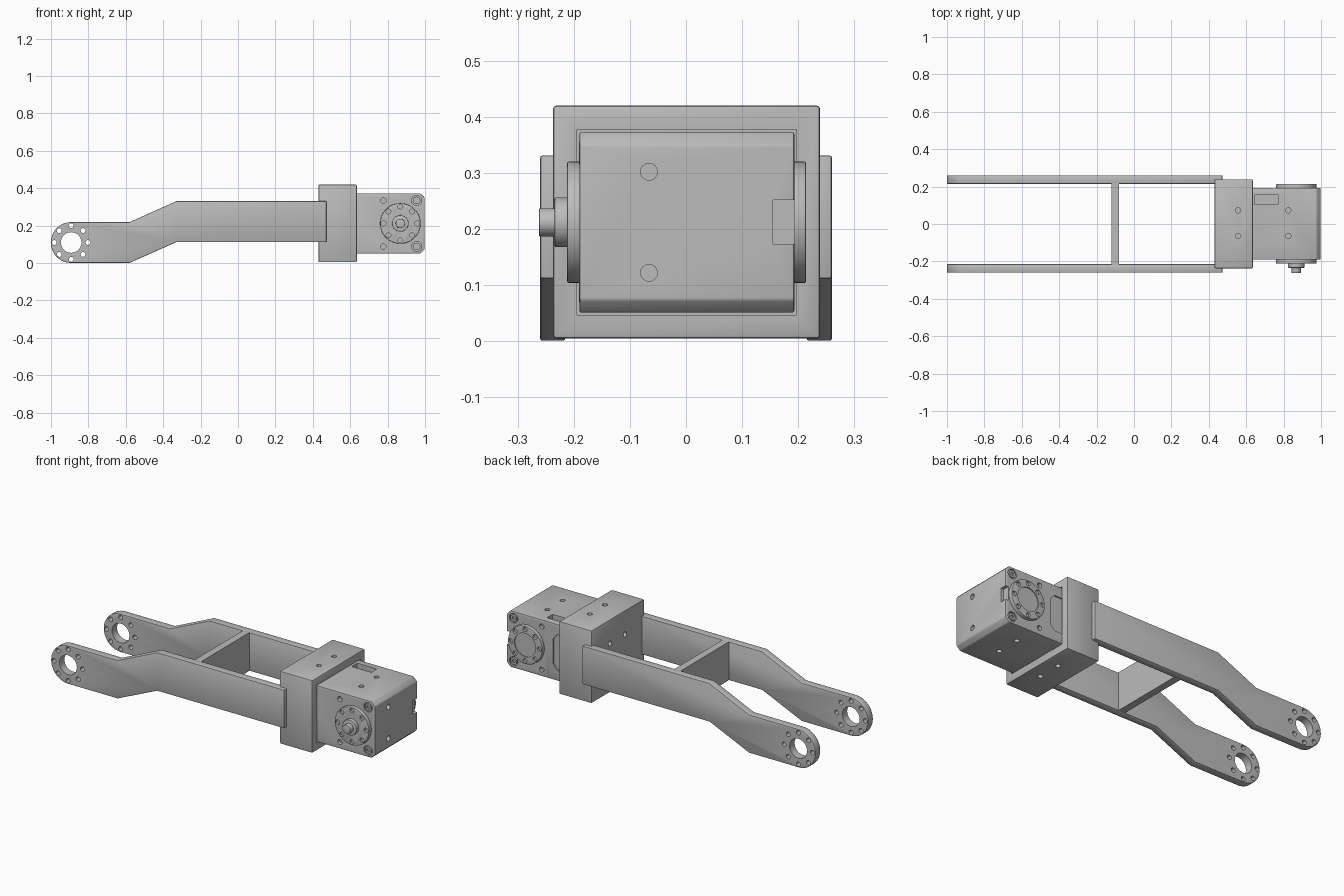
import bpy, bmesh
from math import cos, sin, pi, radians
from mathutils import Matrix, Vector

if "Cube" in bpy.data.objects:
    bpy.data.objects.remove(bpy.data.objects["Cube"], do_unlink=True)

grey = bpy.data.materials.new("machined grey")
grey.use_nodes = True
colour = (0.5, 0.5, 0.5, 1)
grey.diffuse_color = colour
grey.node_tree.nodes["Principled BSDF"].inputs["Base Color"].default_value = colour


def add_box(bm, lo, hi):
    lo, hi = Vector(lo), Vector(hi)
    m = Matrix.Translation((lo + hi) / 2) @ Matrix.Diagonal((*(hi - lo), 1))
    bmesh.ops.create_cube(bm, size=1, matrix=m)


def add_cyl(bm, centre, axis, r, depth, seg=24):
    turn = Vector((0, 0, 1)).rotation_difference(Vector(axis)).to_matrix().to_4x4()
    bmesh.ops.create_cone(bm, cap_ends=True, segments=seg, radius1=r, radius2=r,
                          depth=depth, matrix=Matrix.Translation(centre) @ turn)


def add_prism(bm, profile, y0, y1):
    face = bm.faces.new([bm.verts.new((x, y0, z)) for x, z in profile])
    top = bmesh.ops.extrude_face_region(bm, geom=[face])["geom"]
    bmesh.ops.translate(bm, vec=(0, y1 - y0, 0),
                        verts=[v for v in top if isinstance(v, bmesh.types.BMVert)])


def finish(name, bm, cutter=None, bevel=0):
    """Make an object, bevel its edges, then cut the holes."""
    objs = []
    for part, b in ((name, bm), (name + "_cutter", cutter)):
        if b is None:
            continue
        bmesh.ops.recalc_face_normals(b, faces=b.faces)
        mesh = bpy.data.meshes.new(part)
        b.to_mesh(mesh)
        b.free()
        mesh.materials.append(grey)
        o = bpy.data.objects.new(part, mesh)
        bpy.context.collection.objects.link(o)
        objs.append(o)
    ob = objs[0]
    bpy.ops.object.select_all(action="DESELECT")
    bpy.context.view_layer.objects.active = ob
    ob.select_set(True)
    if bevel:
        mod = ob.modifiers.new("bevel", "BEVEL")
        mod.width, mod.segments, mod.limit_method = bevel, 2, "ANGLE"
        bpy.ops.object.modifier_apply(modifier=mod.name)
    if cutter:
        mod = ob.modifiers.new("holes", "BOOLEAN")
        mod.object, mod.operation, mod.solver = objs[1], "DIFFERENCE", "EXACT"
        bpy.ops.object.modifier_apply(modifier=mod.name)
        bpy.data.objects.remove(objs[1], do_unlink=True)
    bpy.ops.object.shade_smooth_by_angle(angle=radians(30))
    return ob


X, Y, Z = (1, 0, 0), (0, 1, 0), (0, 0, 1)


def ring(cx, cz, r, n=8):
    return [(cx + r * cos(2 * pi * i / n), cz + r * sin(2 * pi * i / n)) for i in range(n)]


# Side arms: rounded eye with bolt circle, cranked up to the collar
ex, ez, er = -0.892, 0.11, 0.109
arc = [(ex + er * cos(a), ez + er * sin(a))
       for a in (pi / 2 + pi * i / 24 for i in range(25))]
outline = arc + [(-0.58, 0.001), (-0.33, 0.112), (0.473, 0.112),
                 (0.473, 0.331), (-0.33, 0.331), (-0.58, 0.219)]
for name, side in (("front_arm", -1), ("back_arm", 1)):
    bm, cut = bmesh.new(), bmesh.new()
    add_prism(bm, outline, side * 0.215, side * 0.26)
    add_cyl(cut, (ex, side * 0.24, ez), Y, 0.055, 0.2, 48)
    for x, z in ring(ex, ez, 0.09):
        add_cyl(cut, (x, side * 0.24, z), Y, 0.013, 0.2, 16)
    finish(name, bm, cut, 0.004)

# Cross web joining the arms
bm = bmesh.new()
add_box(bm, (-0.12, -0.22, 0.112), (-0.079, 0.22, 0.331))
finish("cross_web", bm)

# Collar: pocketed block holding the motor
hole_ys = (0.073, -0.064)
bm, cut = bmesh.new(), bmesh.new()
add_box(bm, (0.43, -0.237, 0.005), (0.635, 0.239, 0.42))
add_box(cut, (0.475, -0.194, 0.047), (0.8, 0.197, 0.377))
for y in hole_ys:
    for z in (0.41, 0.015):
        add_cyl(cut, (0.557, y, z), Z, 0.014, 0.05)
    add_cyl(cut, (0.43, y, 0.285), X, 0.014, 0.05)
finish("collar", bm, cut, 0.006)

# Motor body with chamfered end edges
mx, mz = 0.868, 0.212
y0, y1 = -0.19, 0.193
bm, cut = bmesh.new(), bmesh.new()
add_prism(bm, [(0.47, 0.051), (0.975, 0.051), (0.998, 0.074),
               (0.998, 0.35), (0.975, 0.373), (0.47, 0.373)], y0, y1)
for z in (0.373, 0.051):
    for y in hole_ys:
        add_cyl(cut, (0.825, y, z), Z, 0.014, 0.04)
add_box(cut, (0.645, 0.105, 0.345), (0.77, 0.155, 0.4))
add_box(cut, (0.98, 0.155, 0.173), (1.05, 0.25, 0.252))
for z in (mz - 0.09, mz + 0.09):
    add_cyl(cut, (0.998, -0.066, z), X, 0.015, 0.04)
corners = [(s, z) for s in (y0, y1) for z in (mz - 0.123, mz + 0.123)]
for y, z in corners:
    add_cyl(cut, (0.777, y, z), Y, 0.014, 0.04)
    add_cyl(cut, (0.955, y, z), Y, 0.027, 0.02)
# recessed cable panel and seam on the back
add_prism(cut, [(0.6, 0.11), (0.68, 0.11), (0.705, 0.14),
                (0.705, 0.284), (0.68, 0.314), (0.6, 0.314)], 0.185, 0.25)
add_box(cut, (0.744, 0.19, 0.03), (0.748, 0.25, 0.4))
finish("motor_body", bm, cut, 0.004)

# Corner screws on both faces
bm, cut = bmesh.new(), bmesh.new()
for y, z in corners:
    add_cyl(bm, (0.955, y * 0.97, z), Y, 0.02, 0.012)
    add_cyl(cut, (0.955, y, z), Y, 0.01, 0.014, 6)
finish("corner_screws", bm, cut)

# Round output flanges with bolt circles
for name, inner, outer in (("front_flange", -0.18, -0.212), ("back_flange", 0.18, 0.214)):
    bm, cut = bmesh.new(), bmesh.new()
    add_cyl(bm, (mx, (inner + outer) / 2, mz), Y, 0.108, abs(outer - inner), 64)
    for x, z in ring(mx, mz, 0.09):
        add_cyl(cut, (x, outer, z), Y, 0.013, 0.024, 16)
    if outer > 0:
        add_cyl(cut, (mx, outer, mz), Y, 0.067, 0.012, 48)
    finish(name, bm, cut, 0.003)

# Hub and shaft on the front flange
for name, r, end in (("hub", 0.044, -0.234), ("shaft", 0.025, -0.262)):
    bm = bmesh.new()
    add_cyl(bm, (mx, (end - 0.2) / 2, mz), Y, r, -0.2 - end, 48)
    finish(name, bm, None, 0.002)
